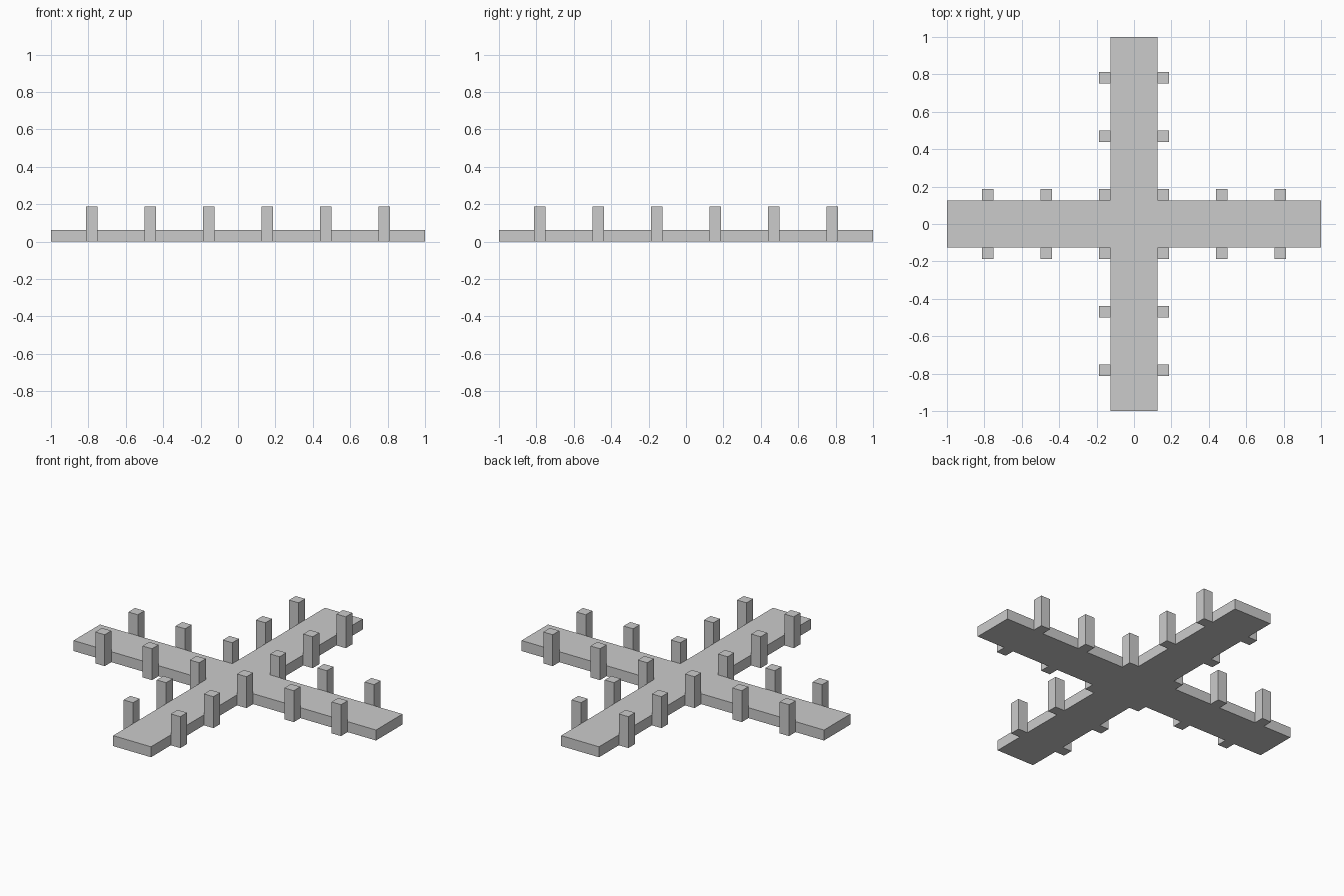
import bpy
import bmesh

if "Cube" in bpy.data.objects:
    bpy.data.objects.remove(bpy.data.objects["Cube"])

HALF = 1.0         # arm reach from the centre
W = 0.125          # half width of an arm
THICK = 0.0625     # deck thickness
POST = 0.0625      # post side
POST_H = 0.1875    # post height


def make_object(name, bm):
    bmesh.ops.recalc_face_normals(bm, faces=bm.faces)
    mesh = bpy.data.meshes.new(name)
    bm.to_mesh(mesh)
    bm.free()
    obj = bpy.data.objects.new(name, mesh)
    bpy.context.collection.objects.link(obj)
    return obj


# Cross-shaped deck: one arm outline turned four times, then extruded
bm = bmesh.new()
outline = []
x_y = [(HALF, -W), (HALF, W), (W, W)]
for turn in range(4):
    outline += x_y
    x_y = [(-y, x) for x, y in x_y]
base = bm.faces.new([bm.verts.new((x, y, 0)) for x, y in outline])
top = bmesh.ops.extrude_face_region(bm, geom=[base], use_keep_orig=True)
bmesh.ops.translate(bm, vec=(0, 0, THICK),
                    verts=[g for g in top["geom"] if isinstance(g, bmesh.types.BMVert)])
make_object("cross_deck", bm)


def post(name, x, y):
    bm = bmesh.new()
    bmesh.ops.create_cube(bm, size=1)
    bmesh.ops.scale(bm, vec=(POST, POST, POST_H), verts=bm.verts)
    obj = make_object(name, bm)
    obj.location = (x, y, POST_H / 2)


# Posts along both sides of each arm; the inner-corner posts are shared
side = W + POST / 2
steps = [side + 0.3125 * i for i in range(3)]
spots = [(s, side) for s in steps] + [(side, s) for s in steps[1:]]
for sx in (-1, 1):
    for sy in (-1, 1):
        label = ("left" if sx < 0 else "right") + "_" + ("front" if sy < 0 else "back")
        for i, (x, y) in enumerate(spots):
            post(f"post_{label}_{i + 1}", sx * x, sy * y)
